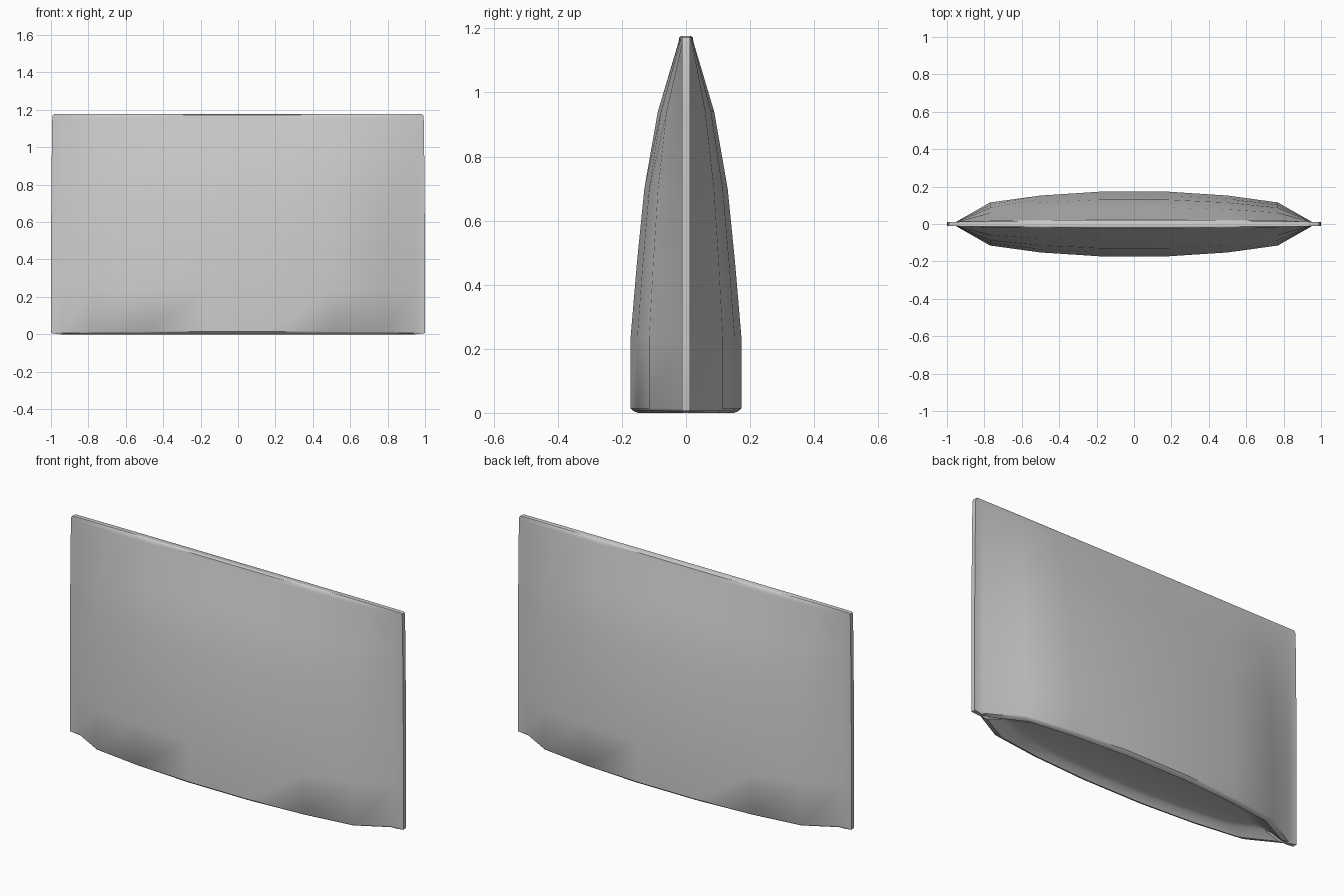
import bpy, bmesh, math

if "Cube" in bpy.data.objects:
    bpy.data.objects.remove(bpy.data.objects["Cube"])

# half plan outline: x and share of the full belly depth
PLAN = [(1.0, 0.0), (0.95, 0.0), (0.77, 0.64), (0.5, 0.87), (0.18, 1.0)]
SEAM = 0.012

# height, belly half depth, width factor
LEVELS = [(0.006, 0.165, 0.998), (0.014, 0.173, 1.0), (0.235, 0.173, 1.0), (0.47, 0.153, 1.0),
          (0.70, 0.13, 0.998), (0.94, 0.088, 0.996), (1.155, 0.024, 0.993),
          (1.172, 0.021, 0.99), (1.177, 0.014, 0.983)]


def outline(depth, width, seam=SEAM):
    quarter = [(x * width, seam + (depth - seam) * k) for x, k in PLAN]
    back = quarter + [(-x, y) for x, y in reversed(quarter)]
    return back + [(-x, -y) for x, y in back]


bm = bmesh.new()


def ring(z, depth, width, seam=SEAM):
    return [bm.verts.new((x, y, z)) for x, y in outline(depth, width, seam)]


def bridge(a, b):
    n = len(a)
    for i in range(n):
        bm.faces.new((a[i], a[(i + 1) % n], b[(i + 1) % n], b[i]))


# pouch walls with flat side seams
rings = [ring(*level, min(SEAM, level[1])) for level in LEVELS]
for a, b in zip(rings, rings[1:]):
    bridge(a, b)
bm.faces.new(rings[-1])

# folded-in base: rim, slope and flat oval panel
rim = ring(0.0, 0.15, 0.955, 0.009)
slope = ring(0.03, 0.125, 0.86, 0.008)
bridge(rim, rings[0])
bridge(slope, rim)
n = 28
panel = [bm.verts.new((0.72 * math.cos(2 * math.pi * i / n), 0.1 * math.sin(2 * math.pi * i / n), 0.035))
         for i in range(n)]
edges = [bm.edges.get((r[i], r[(i + 1) % len(r)])) or bm.edges.new((r[i], r[(i + 1) % len(r)]))
         for r in (slope, panel) for i in range(len(r))]
bmesh.ops.bridge_loops(bm, edges=edges)
bm.faces.new(panel)
bmesh.ops.recalc_face_normals(bm, faces=bm.faces)

mesh = bpy.data.meshes.new("pouch")
bm.to_mesh(mesh)
bm.free()
pouch = bpy.data.objects.new("pouch", mesh)
bpy.context.collection.objects.link(pouch)
bpy.context.view_layer.objects.active = pouch
pouch.select_set(True)
bpy.ops.object.shade_smooth_by_angle(angle=math.radians(40))
